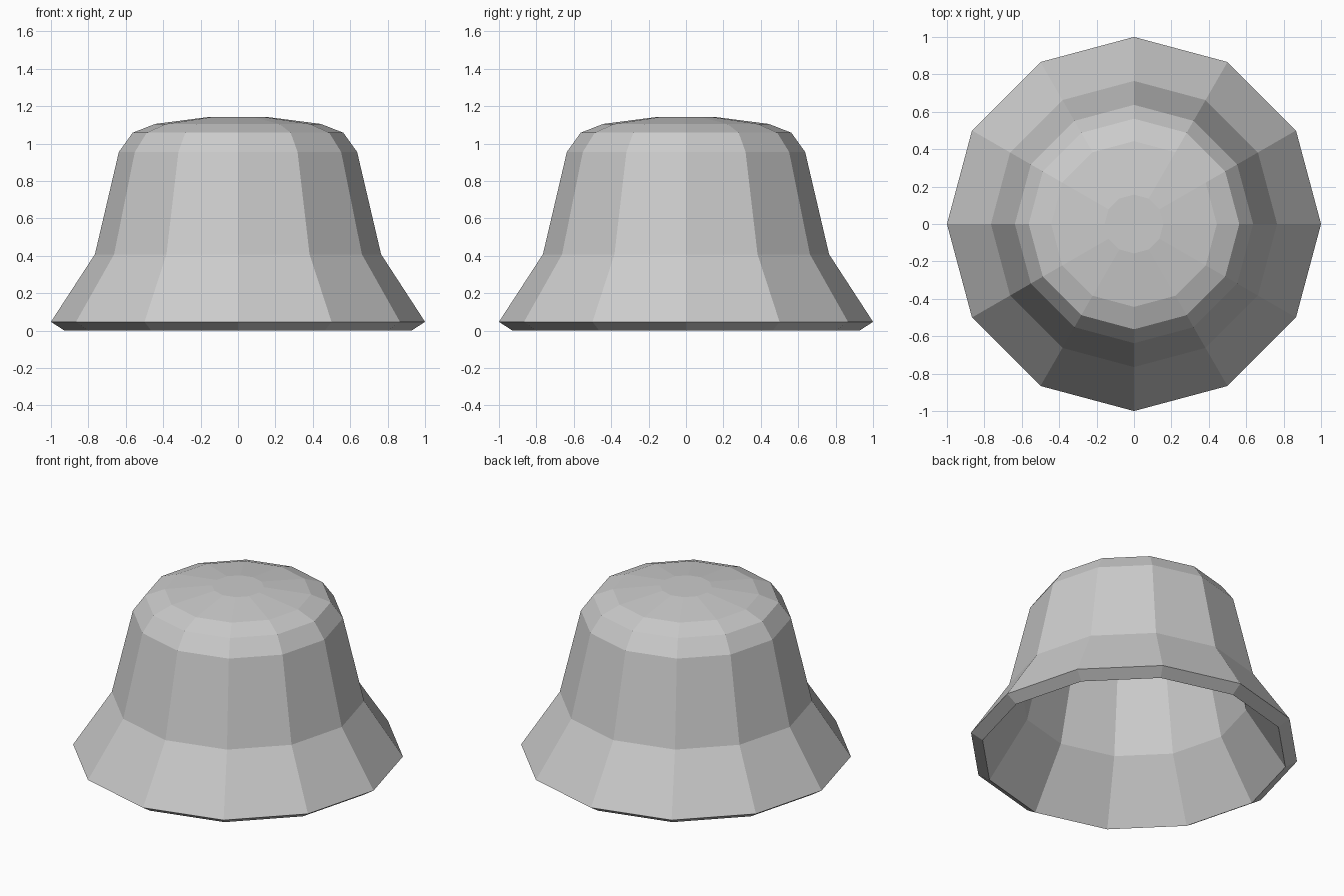
import bpy, bmesh
from math import cos, sin, tau

if "Cube" in bpy.data.objects:
    bpy.data.objects.remove(bpy.data.objects["Cube"])

SIDES = 12
# Outer profile (radius, height) from rim to crown
PROFILE = [(1.0, 0.047), (0.765, 0.408), (0.637, 0.955),
           (0.563, 1.058), (0.443, 1.105), (0.157, 1.142)]

# Bell skin: rings joined by quads, closed by a small crown cap
bm = bmesh.new()
rings = [[bm.verts.new((r * cos(tau * i / SIDES), r * sin(tau * i / SIDES), z))
          for i in range(SIDES)] for r, z in PROFILE]
for low, high in zip(rings, rings[1:]):
    for i in range(SIDES):
        j = (i + 1) % SIDES
        bm.faces.new((low[i], low[j], high[j], high[i]))
bm.faces.new(rings[-1])

mesh = bpy.data.meshes.new("bell_shell")
bm.to_mesh(mesh)
bm.free()
bell = bpy.data.objects.new("bell_shell", mesh)
bpy.context.collection.objects.link(bell)

# Wall thickness, growing inward and leaving the underside open
wall = bell.modifiers.new("wall", 'SOLIDIFY')
wall.thickness = 0.085
wall.offset = -1
